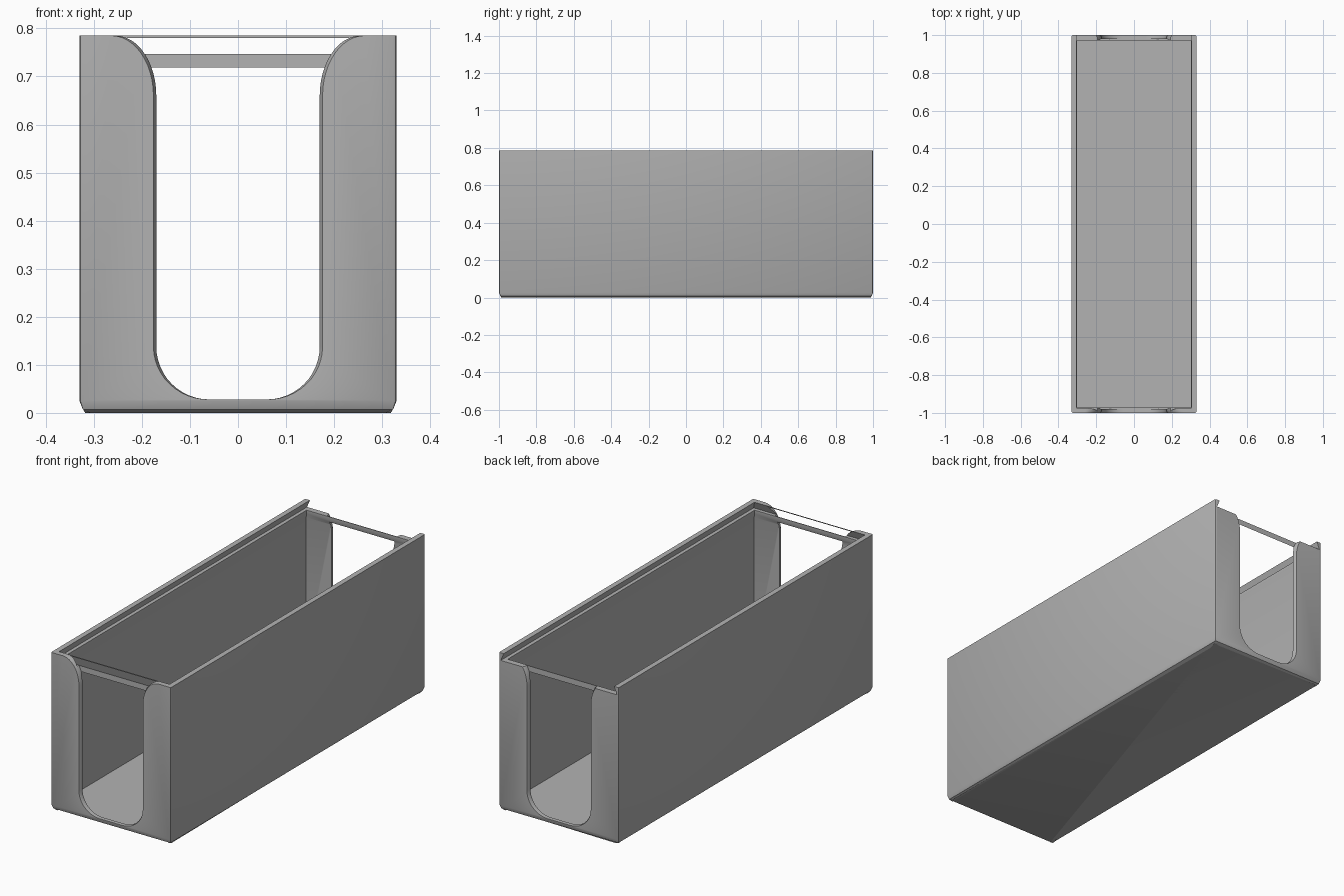
import bpy, bmesh, math

if "Cube" in bpy.data.objects:
    bpy.data.objects.remove(bpy.data.objects["Cube"], do_unlink=True)

HX, HY, H = 0.33, 1.0, 0.785     # outer half width, half length, height
FLOOR, SLOT_Z, SLOT_X = 0.024, 0.028, 0.17

grey = bpy.data.materials.new("plain grey")
grey.use_nodes = True
grey.diffuse_color = (0.45, 0.45, 0.45, 1)
grey.node_tree.nodes["Principled BSDF"].inputs["Base Color"].default_value = (0.45, 0.45, 0.45, 1)


def loft(name, sections):
    """Solid through a list of matching closed sections."""
    bm = bmesh.new()
    rings = [[bm.verts.new(p) for p in s] for s in sections]
    n = len(rings[0])
    for a, b in zip(rings, rings[1:]):
        for i in range(n):
            j = (i + 1) % n
            bm.faces.new((a[i], a[j], b[j], b[i]))
    ends = [bm.faces.new(rings[0][::-1]), bm.faces.new(rings[-1])]
    bmesh.ops.triangulate(bm, faces=[f for f in bm.faces if f not in ends])
    bmesh.ops.recalc_face_normals(bm, faces=bm.faces)
    mesh = bpy.data.meshes.new(name)
    bm.to_mesh(mesh)
    bm.free()
    mesh.materials.append(grey)
    ob = bpy.data.objects.new(name, mesh)
    bpy.context.collection.objects.link(ob)
    return ob


def rect(hx, y0, y1, z):
    return [(-hx, y0, z), (hx, y0, z), (hx, y1, z), (-hx, y1, z)]


def arc(cx, cz, rx, rz, a0, a1, steps=12):
    angles = [math.radians(a0 + (a1 - a0) * i / steps) for i in range(steps + 1)]
    return [(cx + rx * math.cos(a), cz + rz * math.sin(a)) for a in angles]


# Outer block with softened upright corners and a rounded underside
bm = bmesh.new()
bmesh.ops.create_cube(bm, size=1)
for v in bm.verts:
    v.co.x *= 2 * HX
    v.co.y *= 2 * HY
    v.co.z = (v.co.z + 0.5) * H
upright = [e for e in bm.edges if abs(e.verts[0].co.z - e.verts[1].co.z) > 0.1]
bmesh.ops.bevel(bm, geom=upright, offset=0.007, segments=2, profile=0.5, affect='EDGES')
under = [e for e in bm.edges if max(v.co.z for v in e.verts) < 0.001]
bmesh.ops.bevel(bm, geom=under, offset=0.025, segments=2, profile=0.5, affect='EDGES')
mesh = bpy.data.meshes.new("open_box")
bm.to_mesh(mesh)
bm.free()
mesh.materials.append(grey)
box = bpy.data.objects.new("open_box", mesh)
bpy.context.collection.objects.link(box)

# Hollow inside, narrowing to a ledge under the lid rail
cavity = loft("cavity_cutter", [
    rect(0.311, -0.98, 0.98, FLOOR), rect(0.311, -0.98, 0.98, 0.705),
    rect(0.302, -0.971, 0.971, 0.73), rect(0.302, -0.971, 0.971, 0.76)])

# Dovetail groove for a sliding lid, open at the back
groove = loft("lid_groove_cutter", [
    rect(0.32, -0.989, 1.1, 0.747), rect(0.304, -0.973, 1.1, H), rect(0.304, -0.973, 1.1, 0.9)])

# Finger slot through both ends: rounded at the foot, flared at the top
half = arc(0.06, SLOT_Z + 0.11, 0.11, 0.11, -90, 0)
half += arc(SLOT_X + 0.085, 0.66, 0.085, H - 0.66, 180, 90) + [(0.255, 0.9)]
outline = half + [(-x, z) for x, z in reversed(half)]


def slot_section(y, flare):
    s = 1 + flare / SLOT_X
    return [(x * s, y, z) for x, z in outline]


slot = loft("finger_slot_cutter", [
    slot_section(-1.1, 0.006), slot_section(-1.0, 0.006), slot_section(-0.988, 0),
    slot_section(0.988, 0), slot_section(1.0, 0.006), slot_section(1.1, 0.006)])


def cut(target, cutter):
    m = target.modifiers.new(cutter.name, 'BOOLEAN')
    m.operation = 'DIFFERENCE'
    m.solver = 'EXACT'
    m.object = cutter
    bpy.context.view_layer.objects.active = target
    bpy.ops.object.modifier_apply(modifier=m.name)
    bpy.data.objects.remove(cutter, do_unlink=True)


# The slot only opens the end panels, so limit it to them
keep = loft("side_keep", [rect(0.4, -0.975, 0.975, -0.1), rect(0.4, -0.975, 0.975, 1)])
cut(slot, keep)
for cutter in (cavity, groove, slot):
    cut(box, cutter)

bpy.ops.object.select_all(action='DESELECT')
box.select_set(True)
bpy.context.view_layer.objects.active = box
bpy.ops.object.shade_smooth_by_angle(angle=math.radians(30))
